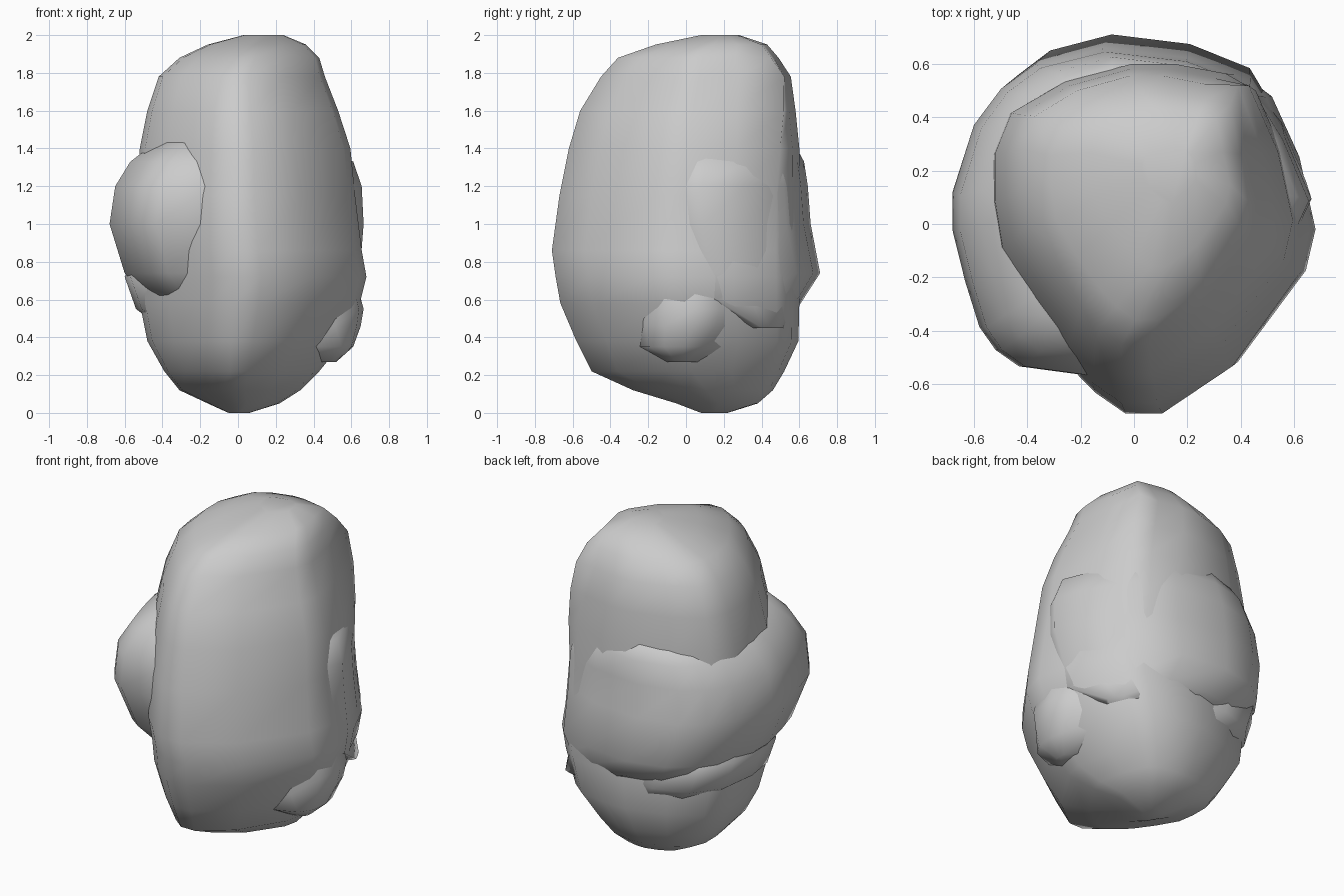
import bpy, bmesh


def loft(name, outline, rings):
    """Stack a unit outline, fitted to each ring's (z, xmin, xmax, ymin, ymax[, corner])."""
    bm = bmesh.new()
    loops = []
    for z, x0, x1, y0, y1, *k in rings:
        cx, cy, hx, hy = (x0 + x1) / 2, (y0 + y1) / 2, (x1 - x0) / 2, (y1 - y0) / 2
        loop = []
        for u, v in outline:
            s = k[0] if k and u > .6 and v > .6 else 1  # squarer back right corner
            loop.append(bm.verts.new((cx + u * hx * s, cy + v * hy * s, z)))
        loops.append(loop)
    n = len(outline)
    for a, b in zip(loops, loops[1:]):
        for i in range(n):
            j = (i + 1) % n
            bm.faces.new((a[i], a[j], b[j], b[i]))
    bm.faces.new(loops[0][::-1])
    bm.faces.new(loops[-1])
    bmesh.ops.recalc_face_normals(bm, faces=bm.faces)
    for f in bm.faces:
        f.smooth = True
    me = bpy.data.meshes.new(name)
    bm.to_mesh(me)
    bm.free()
    ob = bpy.data.objects.new(name, me)
    bpy.context.collection.objects.link(ob)
    return ob


# tall main boulder: rounded triangle with a ridge at the front
loft("main_boulder",
     [(1, .04), (.9, .46), (.73, .81), (.55, .94), (.2, 1), (-.08, 1), (-.53, .89),
      (-.89, .7), (-1, .45), (-1, .16), (-.95, -.12), (-.73, -.45), (-.5, -.73),
      (-.34, -.88), (-.15, -1), (.08, -1), (.52, -.73), (.94, -.2)],
     [(0, -.05, .06, .08, .22), (.05, -.16, .22, -.05, .38), (.12, -.31, .33, -.28, .46),
      (.22, -.39, .43, -.5, .52), (.38, -.48, .56, -.58, .595), (.58, -.52, .645, -.665, .6),
      (.72, -.53, .68, -.69, .6), (.86, -.54, .655, -.71, .6), (1.15, -.54, .62, -.67, .6),
      (1.4, -.52, .595, -.62, .6, 1.03), (1.6, -.48, .53, -.56, .58, 1.1),
      (1.78, -.42, .46, -.45, .555, 1.15), (1.88, -.31, .43, -.36, .49, 1.12),
      (1.95, -.16, .36, -.16, .43, 1.1), (2, .03, .24, .08, .28)])

# wide boulder wrapping the left and back
loft("side_boulder",
     [(1, .08), (.85, .46), (.66, .79), (.3, .94), (-.17, 1), (-.54, .9), (-.73, .75),
      (-.88, .53), (-1, .12), (-1, -.11), (-.93, -.42), (-.85, -.7), (-.76, -.84),
      (-.63, -.94), (-.22, -1), (.1, -.8), (.5, -.5), (.9, -.15)],
     [(.45, .25, .53, .26, .52), (.6, -.48, .62, -.38, .62), (.74, -.6, .645, -.49, .71),
      (1, -.68, .665, -.57, .66), (1.2, -.65, .655, -.57, .645), (1.33, -.57, .61, -.51, .625),
      (1.43, -.44, .42, -.42, .57), (1.48, -.15, .2, -.1, .3)])

# low stone poking out on the right and under the side boulder
loft("low_stone",
     [(1, -.15), (.93, .12), (.5, .55), (0, .85), (-.4, 1), (-.75, .85), (-.95, .5),
      (-1, 0), (-.95, -.4), (-.7, -.75), (-.3, -1), (.3, -.9), (.75, -.75), (.96, -.5)],
     [(.27, .4, .52, -.1, .08), (.35, .1, .61, -.27, .35), (.46, -.42, .65, -.33, .54),
      (.55, -.54, .665, -.35, .59), (.72, -.6, .62, -.35, .58), (.9, -.5, .5, -.3, .4)])
